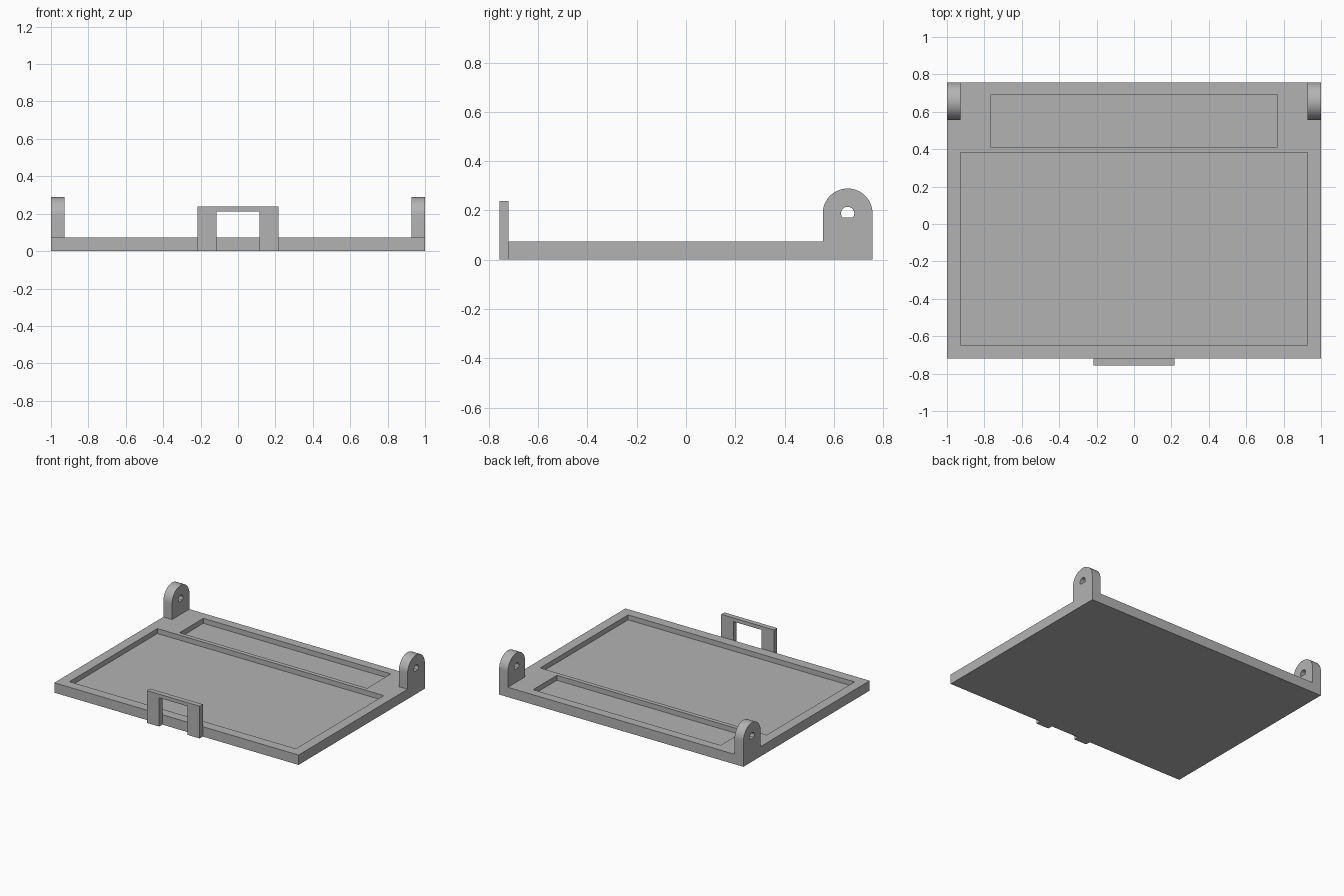
import bpy, bmesh, math
from mathutils import Vector

if "Cube" in bpy.data.objects:
    bpy.data.objects.remove(bpy.data.objects["Cube"])

grey = bpy.data.materials.new("plain_grey")
grey.use_nodes = True
colour = (0.45, 0.45, 0.45, 1)
grey.diffuse_color = colour
grey.node_tree.nodes["Principled BSDF"].inputs["Base Color"].default_value = colour


def prism(name, points, depth):
    """Extrude a flat closed outline along a vector."""
    bm = bmesh.new()
    face = bm.faces.new([bm.verts.new(p) for p in points])
    out = bmesh.ops.extrude_face_region(bm, geom=[face])
    moved = [v for v in out["geom"] if isinstance(v, bmesh.types.BMVert)]
    bmesh.ops.translate(bm, vec=Vector(depth), verts=moved)
    bmesh.ops.recalc_face_normals(bm, faces=bm.faces)
    mesh = bpy.data.meshes.new(name)
    bm.to_mesh(mesh)
    bm.free()
    mesh.materials.append(grey)
    ob = bpy.data.objects.new(name, mesh)
    bpy.context.collection.objects.link(ob)
    return ob


def box(name, x0, x1, y0, y1, z0, z1):
    outline = [(x0, y0, z0), (x1, y0, z0), (x1, y1, z0), (x0, y1, z0)]
    return prism(name, outline, (0, 0, z1 - z0))


def combine(target, tool, operation):
    """Apply a boolean and discard the tool object."""
    mod = target.modifiers.new(operation, "BOOLEAN")
    mod.operation, mod.solver, mod.object = operation, "EXACT", tool
    bpy.context.view_layer.objects.active = target
    bpy.ops.object.modifier_apply(modifier=mod.name)
    bpy.data.objects.remove(tool)


def arc(cy, cz, r, start, end, steps):
    angles = [math.radians(start + (end - start) * i / steps) for i in range(steps + 1)]
    return [(cy + r * math.cos(a), cz + r * math.sin(a)) for a in angles]


FRONT, BACK, TOP = -0.72, 0.757, 0.073
FLOOR = 0.036
LUG_R, LUG_W, LUG_Z = 0.101, 0.072, 0.188
LUG_Y = BACK - LUG_R

# Base plate with two shallow trays
plate = box("base_plate", -1, 1, FRONT, BACK, 0, TOP)
for x, y0, y1 in ((0.927, -0.647, 0.381), (0.768, 0.413, 0.691)):
    combine(plate, box("tray_cutter", -x, x, y0, y1, FLOOR, 0.2), "DIFFERENCE")

# Rounded hinge lugs with D-shaped pin holes
lug_outline = [(BACK, 0), *arc(LUG_Y, LUG_Z, LUG_R, 0, 180, 32), (BACK - 2 * LUG_R, 0)]
hole_outline = arc(LUG_Y, LUG_Z, 0.027, -36, 216, 24)
for x in (-1, 1 - LUG_W):
    lug = prism("hinge_lug", [(x, y, z) for y, z in lug_outline], (LUG_W, 0, 0))
    hole = prism("pin_hole", [(x - 0.02, y, z) for y, z in hole_outline], (LUG_W + 0.04, 0, 0))
    combine(lug, hole, "DIFFERENCE")
    combine(plate, lug, "UNION")

# Merge flat regions left by the unions, then smooth the rounded tops
bm = bmesh.new()
bm.from_mesh(plate.data)
bmesh.ops.remove_doubles(bm, verts=bm.verts, dist=0.0001)
bmesh.ops.dissolve_limit(bm, angle_limit=math.radians(1), verts=bm.verts, edges=bm.edges)
bm.to_mesh(plate.data)
bm.free()
bpy.ops.object.select_all(action="DESELECT")
plate.select_set(True)
bpy.context.view_layer.objects.active = plate
bpy.ops.object.shade_smooth_by_angle(angle=math.radians(30))

# Front latch: an upside-down U on the front edge
OUT, IN, HIGH, LINTEL = 0.216, 0.115, 0.239, 0.212
latch = [(-OUT, 0), (-IN, 0), (-IN, LINTEL), (IN, LINTEL),
         (IN, 0), (OUT, 0), (OUT, HIGH), (-OUT, HIGH)]
prism("front_latch", [(x, FRONT, z) for x, z in latch], (0, -0.037, 0))
